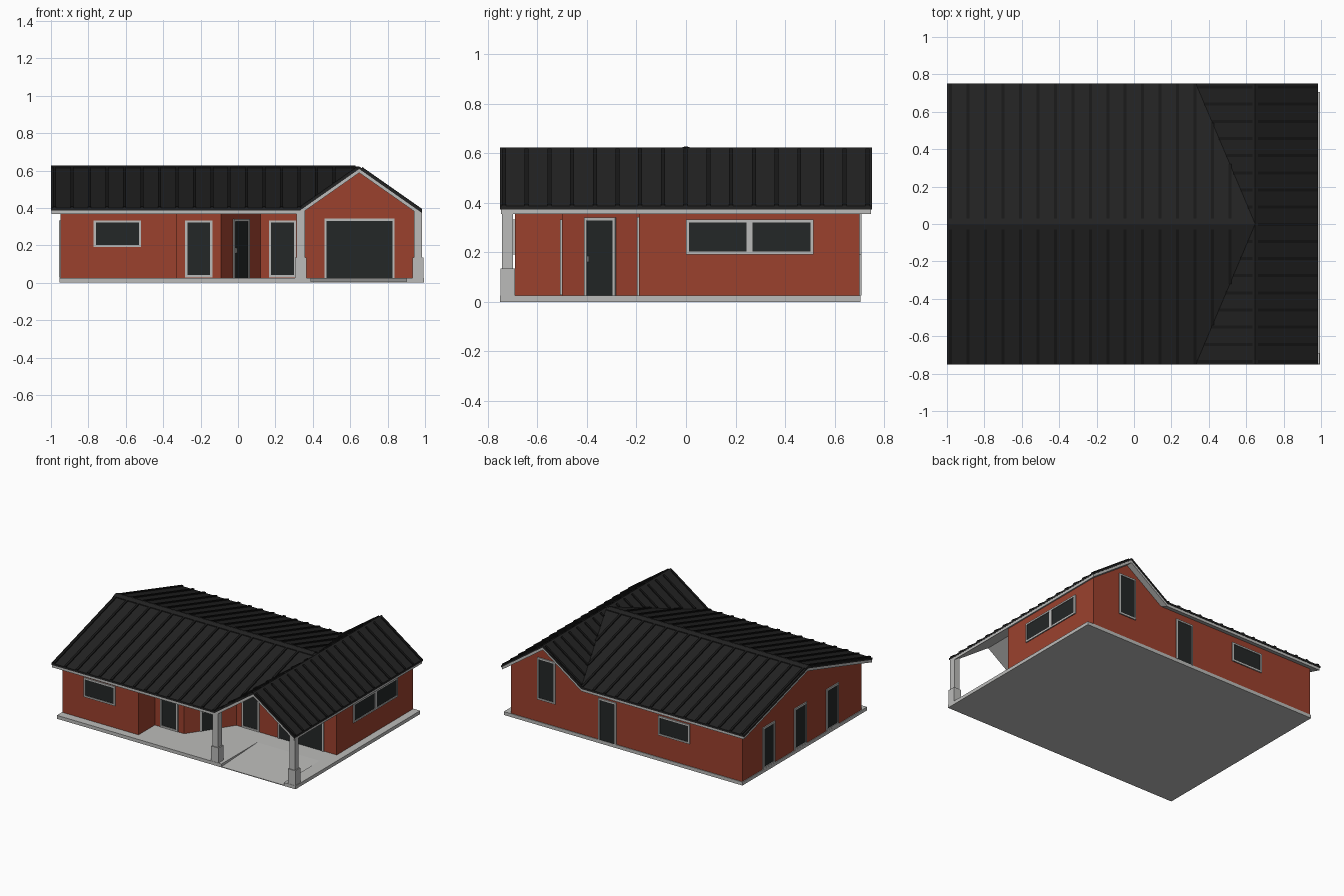
import bpy, bmesh, math
from mathutils import Vector, Matrix

cube = bpy.data.objects.get("Cube")
if cube:
    bpy.data.objects.remove(cube, do_unlink=True)


def material(name, rgb, rough=0.7):
    m = bpy.data.materials.new(name)
    m.use_nodes = True
    m.diffuse_color = (*rgb, 1)
    bsdf = m.node_tree.nodes["Principled BSDF"]
    bsdf.inputs["Base Color"].default_value = (*rgb, 1)
    bsdf.inputs["Roughness"].default_value = rough
    return m


BRICK = material("red brick", (0.33, 0.053, 0.027))
TRIM = material("light grey trim", (0.5, 0.5, 0.49))
ROOF = material("roof black", (0.016, 0.016, 0.016))
RIB = material("rib black", (0.009, 0.009, 0.009))
GLASS = material("dark glass", (0.017, 0.020, 0.020))

# Main dimensions
LEFT, EAVE_Y, EAVE_X = -1.0, 0.75, 0.985
RIDGE_X, RIDGE_Z, VALLEY = 0.648, 0.622, 0.317
BASE = 0.025
MAIN_SLOPE = 0.296
CROSS_SLOPE = MAIN_SLOPE * EAVE_Y / VALLEY


def main_z(x, y):
    return RIDGE_Z - MAIN_SLOPE * abs(y)


def cross_z(x, y):
    return RIDGE_Z - CROSS_SLOPE * abs(x - RIDGE_X)


def finish(bm, name, mats):
    mesh = bpy.data.meshes.new(name)
    bm.to_mesh(mesh)
    bm.free()
    for m in mats:
        mesh.materials.append(m)
    ob = bpy.data.objects.new(name, mesh)
    bpy.context.collection.objects.link(ob)
    return ob


def add_prism(bm, poly, top, bottom, caps=True):
    """Vertical prism over a plan polygon, with height functions for both ends."""
    area = sum(a[0] * b[1] - b[0] * a[1] for a, b in zip(poly, poly[1:] + poly[:1]))
    if area < 0:
        poly = poly[::-1]
    up = [bm.verts.new((x, y, top(x, y))) for x, y in poly]
    lo = [bm.verts.new((x, y, bottom(x, y))) for x, y in poly]
    n = len(poly)
    for i in range(n):
        j = (i + 1) % n
        bm.faces.new((lo[i], lo[j], up[j], up[i]))
    if caps:
        bm.faces.new(up)
        bm.faces.new(lo[::-1])


def prisms(name, mat, items, caps=True):
    bm = bmesh.new()
    for poly, top, bottom in items:
        add_prism(bm, poly, top, bottom, caps)
    return finish(bm, name, [mat])


def rect(x0, x1, y0, y1):
    return [(x0, y0), (x1, y0), (x1, y1), (x0, y1)]


def level(z):
    return lambda x, y: z


def offset(f, d):
    return lambda x, y: f(x, y) + d


# Floor slab with a sloping drive cut into its front edge
def ramp(x, y):
    return 0.005 + (BASE - 0.005) * (y + 0.75) / 0.42


ground, floor = level(0), level(BASE)
prisms("floor_slab", TRIM, [
    (rect(-0.955, 0.39, -0.75, 0.705), floor, ground),
    (rect(0.90, 0.995, -0.75, 0.705), floor, ground),
    (rect(0.39, 0.90, -0.33, 0.705), floor, ground),
    (rect(0.39, 0.90, -0.75, -0.33), ramp, ground)])

# Walls rise to the underside of the roof
house = [(-0.95, -0.69), (-0.33, -0.69), (-0.33, -0.5), (-0.09, -0.5), (0.12, -0.19),
         (0.36, -0.19), (0.36, 0), (0.36, 0.7), (-0.95, 0.7), (-0.95, 0)]
garage = [(0.35, -0.19), (RIDGE_X, -0.19), (0.94, -0.19),
          (0.94, 0.7), (RIDGE_X, 0.7), (0.35, 0.7)]
prisms("house_walls", BRICK, [(house, offset(main_z, -0.02), floor)], caps=False)
prisms("garage_walls", BRICK, [(garage, offset(cross_z, -0.025), floor)], caps=False)


# Roof: a dark sheet over a light soffit, as slopes meeting in valleys
def slopes(inset):
    e, ex, l = EAVE_Y - inset, EAVE_X - inset, LEFT + inset
    result = [(rect(RIDGE_X, ex, -e, e), cross_z)]
    for s in (-1, 1):
        v = (RIDGE_X - VALLEY * e / EAVE_Y, s * e)
        result.append(([(l, s * e), v, (RIDGE_X, 0), (l, 0)], main_z))
        result.append(([(RIDGE_X, 0), v, (RIDGE_X, s * e)], cross_z))
    return result


prisms("roof_sheet", ROOF, [(p, f, offset(f, -0.014)) for p, f in slopes(0)])
prisms("roof_soffit", TRIM, [(p, offset(f, -0.014), offset(f, -0.034)) for p, f in slopes(0.004)])

# Raised seams down every slope, stopping at the valleys
ribs, W, H = [], 0.008, 0.008
for s in (-1, 1):
    for i in range(17):
        x = -0.98 + 0.0933 * i
        reach = min(EAVE_Y, EAVE_Y * (RIDGE_X - x) / VALLEY)
        if reach > 0.06:
            ribs.append((rect(x - W, x + W, s * 0.03, s * reach), main_z))
for i in range(17):
    y = -0.735 + 0.0917 * i
    ribs.append((rect(RIDGE_X + 0.015, EAVE_X, y - W, y + W), cross_z))
    reach = VALLEY * abs(y) / EAVE_Y
    if reach > 0.03:
        ribs.append((rect(RIDGE_X - reach, RIDGE_X - 0.015, y - W, y + W), cross_z))
prisms("roof_ribs", RIB, [(p, offset(f, H), f) for p, f in ribs])

# Ridge capping on the long ridge
prisms("ridge_cap", ROOF, [(rect(LEFT, RIDGE_X - 0.02, 0, s * 0.03),
                            offset(main_z, 0.006), main_z) for s in (-1, 1)])

# Porch columns on square plinths
for side, cx in (("left", 0.962), ("right", 0.335)):
    prisms(side + "_porch_column", TRIM, [
        (rect(cx - 0.022, cx + 0.022, -0.742, -0.698), level(0.385), level(0.13)),
        (rect(cx - 0.03, cx + 0.03, -0.748, -0.69), level(0.135), floor)])


def opening(name, pos, normal, width, z0, z1, sill=True, mullion=False, handle=False):
    """Framed window or door lying on a wall, u along the wall, n outward."""
    n = Vector((*normal, 0)).normalized()
    u = Vector((-n.y, n.x, 0))
    frame = Matrix((u, n, Vector((0, 0, 1)))).transposed().to_4x4()
    frame.translation = Vector((*pos, 0))
    bm = bmesh.new()

    def box(u0, u1, a, b, depth, mat):
        size = Matrix.Diagonal((u1 - u0, depth + 0.004, b - a, 1))
        centre = Matrix.Translation(((u0 + u1) / 2, depth / 2 - 0.002, (a + b) / 2))
        old = set(bm.faces)
        bmesh.ops.create_cube(bm, size=1, matrix=frame @ centre @ size)
        for f in set(bm.faces) - old:
            f.material_index = mat

    h, t, d = width / 2, 0.012, 0.008
    box(-h + t, h - t, z0, z1 - t, 0.003, 1)
    box(-h, -h + t, z0, z1, d, 0)
    box(h - t, h, z0, z1, d, 0)
    box(-h + t, h - t, z1 - t, z1, d, 0)
    if sill:
        box(-h + t, h - t, z0, z0 + t, d, 0)
    if mullion:
        box(-t, t, z0, z1, d, 0)
    if handle:
        box(-h + 0.018, -h + 0.024, 0.16, 0.185, 0.012, 0)
    bmesh.ops.recalc_face_normals(bm, faces=bm.faces)
    finish(bm, name, [TRIM, GLASS])


FRONT, BACK, PLUS_X, MINUS_X = (0, -1), (0, 1), (1, 0), (-1, 0)
LOW, MID, HIGH = 0.028, 0.19, 0.333

# Front openings
opening("front_bedroom_window", (-0.645, -0.69), FRONT, 0.255, MID, HIGH)
opening("front_tall_window", (-0.21, -0.5), FRONT, 0.145, LOW, HIGH)
opening("front_door", (0.015, -0.345), (0.31, -0.21), 0.15, BASE, 0.34, sill=False, handle=True)
opening("porch_tall_window", (0.238, -0.19), FRONT, 0.145, LOW, HIGH)
opening("garage_door", (0.65, -0.19), FRONT, 0.375, BASE, 0.343, sill=False)

# Side and back openings
opening("garage_side_window", (0.94, 0.257), PLUS_X, 0.515, MID, HIGH, mullion=True)
opening("gable_tall_window", (RIDGE_X, 0.7), BACK, 0.145, MID, 0.5)
opening("back_door", (0.15, 0.7), BACK, 0.145, BASE, HIGH, sill=False)
opening("back_window", (-0.395, 0.7), BACK, 0.255, MID, HIGH)
for i, y in enumerate((0.395, 0.025, -0.35)):
    opening("side_tall_window_%d" % (i + 1), (-0.95, y), MINUS_X, 0.14, LOW, HIGH)
